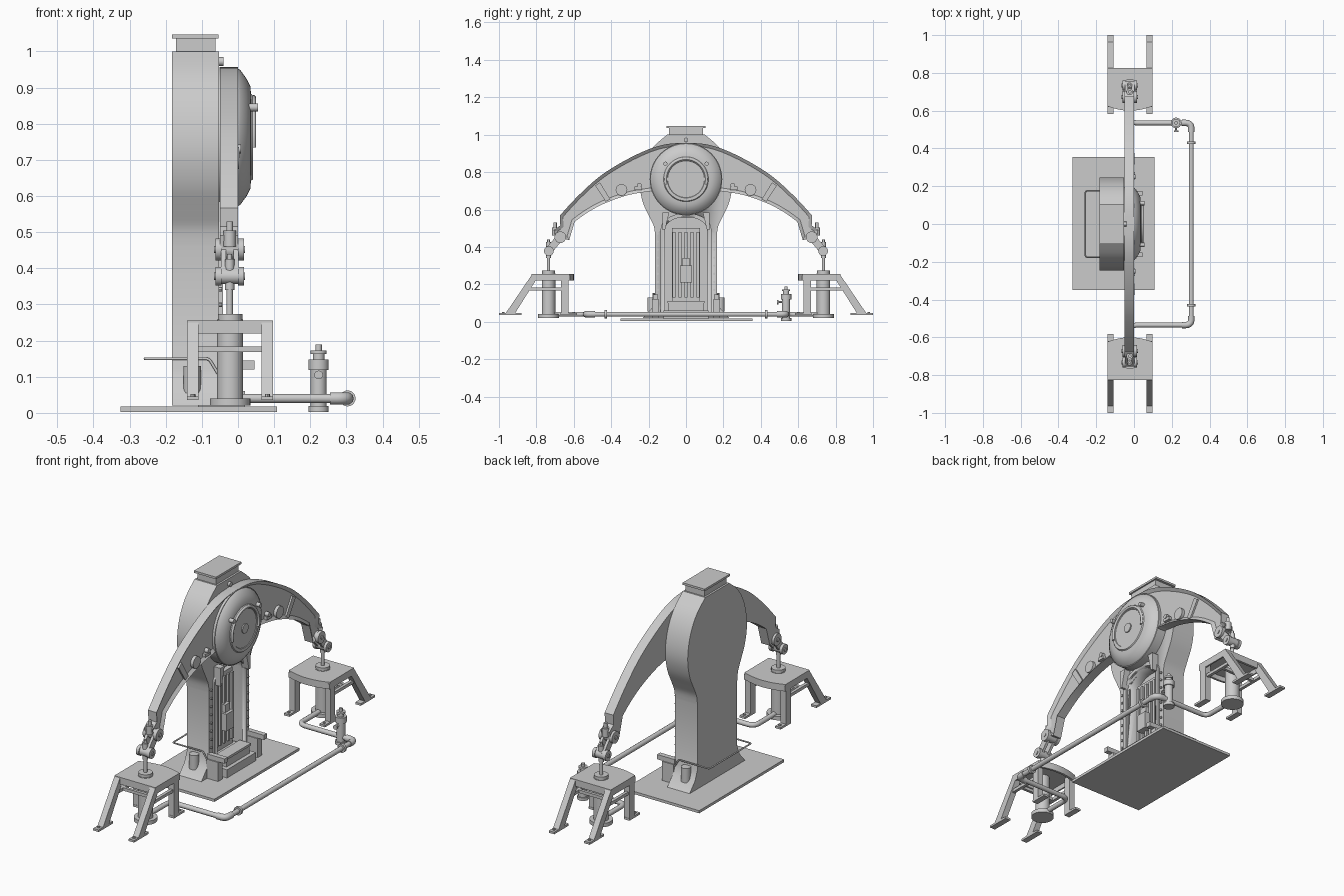
import bpy, bmesh
from math import pi, cos, sin
from mathutils import Vector, Matrix


def finish(name, bm, angle=0.6):
    bmesh.ops.recalc_face_normals(bm, faces=bm.faces)
    me = bpy.data.meshes.new(name)
    bm.to_mesh(me)
    bm.free()
    ob = bpy.data.objects.new(name, me)
    bpy.context.collection.objects.link(ob)
    select(ob)
    bpy.ops.object.shade_smooth_by_angle(angle=angle)
    return ob


def select(ob):
    bpy.ops.object.select_all(action='DESELECT')
    ob.select_set(True)
    bpy.context.view_layer.objects.active = ob


def box(name, x0, x1, y0, y1, z0, z1):
    bm = bmesh.new()
    bmesh.ops.create_cube(bm, size=1)
    for v in bm.verts:
        v.co = Vector(((x0 + x1) / 2 + v.co.x * (x1 - x0),
                       (y0 + y1) / 2 + v.co.y * (y1 - y0),
                       (z0 + z1) / 2 + v.co.z * (z1 - z0)))
    return finish(name, bm)


def lathe(name, origin, axis, profile, seg=32):
    """Spin (distance along axis, radius) points about an axis."""
    rot = Vector(axis).to_track_quat('Z', 'Y').to_matrix()
    bm = bmesh.new()
    rings = [[bm.verts.new(Vector(origin) + rot @ Vector(
        (r * cos(2 * pi * i / seg), r * sin(2 * pi * i / seg), h)))
        for i in range(seg)] for h, r in profile]
    for a, b in zip(rings, rings[1:]):
        for i in range(seg):
            j = (i + 1) % seg
            bm.faces.new((a[i], a[j], b[j], b[i]))
    bm.faces.new(rings[0])
    bm.faces.new(rings[-1])
    return finish(name, bm)


def cyl(name, a, b, r, seg=24):
    d = Vector(b) - Vector(a)
    return lathe(name, a, d, [(0, r), (d.length, r)], seg)


def prism(name, pts, lo, hi, axis='x', rim=0, depth=0):
    """Extrude a (y,z) outline along x, or an (x,y) outline along z."""
    place = (lambda p, t: (t, p[0], p[1])) if axis == 'x' else (lambda p, t: (p[0], p[1], t))
    bm = bmesh.new()
    lower = [bm.verts.new(place(p, lo)) for p in pts]
    upper = [bm.verts.new(place(p, hi)) for p in pts]
    bm.faces.new(lower)
    top = bm.faces.new(upper)
    for i in range(len(pts)):
        j = (i + 1) % len(pts)
        bm.faces.new((lower[i], lower[j], upper[j], upper[i]))
    bmesh.ops.recalc_face_normals(bm, faces=bm.faces)
    if rim:
        bmesh.ops.inset_region(bm, faces=[top], thickness=rim, depth=-depth, use_even_offset=True)
    return finish(name, bm)


def spline(pts, n=4):
    out = []
    for i in range(len(pts) - 1):
        p = [Vector(pts[max(0, min(len(pts) - 1, i + k))]) for k in (-1, 0, 1, 2)]
        for s in range(n):
            t = s / n
            out.append(0.5 * (2 * p[1] + (p[2] - p[0]) * t + (2 * p[0] - 5 * p[1] + 4 * p[2] - p[3]) * t * t
                              + (3 * p[1] - p[0] - 3 * p[2] + p[3]) * t ** 3))
    return out + [Vector(pts[-1])]


def tube(name, pts, r, bend=0.0):
    """Round tube along a path with rounded corners."""
    pts = [Vector(p) for p in pts]
    path = [pts[0]]
    for a, b, c in zip(pts, pts[1:], pts[2:]):
        if bend:
            s, e = b + (a - b).normalized() * bend, b + (c - b).normalized() * bend
            path += [s * (1 - t) ** 2 + b * 2 * t * (1 - t) + e * t * t for t in [k / 8 for k in range(9)]]
        else:
            path.append(b)
    path.append(pts[-1])
    cu = bpy.data.curves.new(name, 'CURVE')
    cu.dimensions = '3D'
    cu.bevel_depth, cu.bevel_resolution, cu.use_fill_caps = r, 3, True
    sp = cu.splines.new('POLY')
    sp.points.add(len(path) - 1)
    for q, p in zip(sp.points, path):
        q.co = (*p, 1)
    ob = bpy.data.objects.new(name, cu)
    bpy.context.collection.objects.link(ob)
    select(ob)
    bpy.ops.object.convert(target='MESH')
    bpy.ops.object.shade_smooth_by_angle(angle=0.8)
    return ob


def both(pts):
    return list(pts) + [(-p[0], p[1]) for p in reversed(list(pts))]


def arch(w, z0, z1):
    return both([(w, z0)] + [(w * cos(a), z1 - w * 0.6 + w * 0.6 * sin(a)) for a in [k * pi / 14 for k in range(7)]])


# Floor plate and column with flared foot
box("base_plate", -0.325, 0.108, -0.35, 0.355, 0.003, 0.017)
side = spline([(0.10, 1.0), (0.17, 0.94), (0.215, 0.87), (0.24, 0.79), (0.245, 0.71),
               (0.228, 0.63), (0.195, 0.56), (0.172, 0.51), (0.165, 0.46)])
column = prism("column", both(side + [(0.165, 0.12), (0.185, 0.07), (0.23, 0.02)]), -0.182, -0.052)
frame = prism("niche_frame", arch(0.135, 0.03, 0.58), -0.07, -0.042)
cutter = prism("niche_cutter", arch(0.112, 0.06, 0.56), -0.12, 0.0)
for ob in (column, frame):
    m = ob.modifiers.new("niche", 'BOOLEAN')
    m.operation, m.solver, m.object = 'DIFFERENCE', 'EXACT', cutter
    select(ob)
    bpy.ops.object.modifier_apply(modifier="niche")
bpy.data.objects.remove(cutter)

# Column cap
box("cap_neck", -0.172, -0.062, -0.092, 0.092, 0.99, 1.036)
box("cap_plate", -0.182, -0.054, -0.105, 0.105, 1.035, 1.046)
cyl("cap_bolt", (-0.06, 0, 0.972), (-0.04, 0, 0.972), 0.012)

# Door, slats, control box and step in the niche
box("niche_door", -0.125, -0.085, -0.075, 0.075, 0.1, 0.5)
for k in range(5):
    y = -0.064 + 0.032 * k
    box("door_slat", -0.087, -0.074, y - 0.007, y + 0.007, 0.13, 0.48)
box("control_box", -0.09, -0.045, -0.032, 0.032, 0.21, 0.3)
box("control_box_top", -0.09, -0.06, -0.02, 0.02, 0.3, 0.34)
box("step", -0.11, 0.02, -0.12, 0.12, 0.017, 0.06)
box("step_tread", -0.11, 0.0, -0.095, 0.095, 0.06, 0.1)
box("step_bar", -0.06, 0.005, -0.1, 0.1, 0.1, 0.112)

# Hub, cover disc and ring
cyl("hub", (-0.052, 0, 0.762), (0.0, 0, 0.762), 0.194, 64)
lathe("cover_disc", (0, 0, 0.762), (1, 0, 0),
      [(0, 0.19), (0.006, 0.187), (0.024, 0.162), (0.034, 0.142), (0.036, 0.12),
       (0.041, 0.116), (0.041, 0.1), (0.038, 0.098), (0.038, 0.001)], 64)
tube("cover_ring", [(0.043, 0.11 * cos(a), 0.762 + 0.11 * sin(a))
                    for a in [-0.25 + k * (pi + 0.5) / 32 for k in range(33)]], 0.007)
cyl("cover_boss", (0.035, 0, 0.762), (0.044, 0, 0.762), 0.025)

upper = spline([(0, 0.957), (0.1, 0.95), (0.2, 0.922), (0.33, 0.86), (0.46, 0.778), (0.58, 0.67), (0.675, 0.567)])
lower = spline([(0.595, 0.535), (0.52, 0.588), (0.43, 0.635), (0.31, 0.677), (0.19, 0.698)])
tip = [(0.672, 0.515), (0.705, 0.49), (0.7, 0.455), (0.665, 0.45), (0.625, 0.435)]
for s in (1, -1):
    # Arm with recessed web, ribs and bosses
    def P(x, y, z):
        return (x, s * y, z)
    def sbox(name, x0, x1, y0, y1, z0, z1):
        return box(name, x0, x1, *sorted((s * y0, s * y1)), z0, z1)
    prism("arm", [(s * p[0], p[1]) for p in upper + tip + lower + [(0, 0.62)]], -0.05, 0.0, rim=0.017, depth=0.013)
    prism("arm_rib", [(s * y, z) for y, z in ((0.405, 0.655), (0.43, 0.643), (0.485, 0.728), (0.46, 0.745))], -0.03, -0.004)
    cyl("arm_boss", P(-0.03, 0.345, 0.705), P(0.003, 0.345, 0.705), 0.031)
    sbox("arm_clamp", -0.03, 0.004, 0.235, 0.275, 0.705, 0.722)
    cyl("arm_clamp_pin", P(-0.03, 0.25, 0.73), P(0.008, 0.25, 0.73), 0.012, 16)
    cyl("cover_knob", P(0.015, 0.11, 0.845), P(0.056, 0.11, 0.845), 0.011, 16)
    # Knuckle joint and push rod
    for n, y, z, r in (("upper", 0.672, 0.452, 0.031), ("lower", 0.733, 0.378, 0.026)):
        cyl(n + "_knuckle", P(-0.045, y, z), P(0.0, y, z), r * 0.85)
        for x in (-0.062, 0.0):
            cyl(n + "_knuckle_disc", P(x, y, z), P(x + 0.016, y, z), r)
        cyl(n + "_knuckle_pin", P(-0.066, y, z), P(0.02, y, z), 0.01, 12)
    for x in (-0.047, -0.012):
        prism("knuckle_link", [(s * y, z) for y, z in ((0.657, 0.44), (0.687, 0.465), (0.75, 0.392), (0.72, 0.366))], x, x + 0.014)
    lathe("arm_end_screw", P(-0.023, 0.7, 0.46), (0, 0, 1), [(0, 0.017), (0.045, 0.017), (0.045, 0.009), (0.07, 0.009)], 16)
    lathe("rod_clevis", P(-0.023, 0.735, 0.34), (0, 0, 1), [(0, 0.013), (0.05, 0.013), (0.085, 0.013), (0.085, 0.007), (0.1, 0.007)], 16)
    cyl("push_rod", P(-0.023, 0.735, 0.26), P(-0.023, 0.735, 0.36), 0.009, 16)
    # Pump cylinder
    lathe("pump_cylinder", P(-0.022, 0.735, 0.02), (0, 0, 1),
          [(0, 0.056), (0.02, 0.056), (0.02, 0.036), (0.238, 0.036), (0.238, 0.034), (0.253, 0.034)])
    # Stand: rounded table, skirt, legs, braces and feet
    arc = [(-0.022 + 0.119 * k / 6, s * (0.6 + 0.024 * (k / 6) ** 2)) for k in range(-6, 7)]
    prism("stand_table", arc + [(0.097, s * 0.825), (-0.141, s * 0.825)], 0.246, 0.256, axis='z')
    prism("stand_apron", arc + [(x, y + s * 0.012) for x, y in reversed(arc)], 0.22, 0.248, axis='z')
    sbox("stand_back_rail", -0.141, 0.097, 0.812, 0.825, 0.22, 0.248)
    for x0, x1 in ((-0.141, -0.109), (0.065, 0.097)):
        e = x0 if x0 < -0.12 else x1 - 0.008
        sbox("stand_side_rail", e, e + 0.008, 0.62, 0.82, 0.22, 0.248)
        prism("outer_leg", [(s * y, z) for y, z in ((0.785, 0.25), (0.825, 0.25), (0.965, 0.044), (0.915, 0.044))], x0, x1)
        sbox("inner_leg", x0, x1, 0.628, 0.668, 0.044, 0.25)
        sbox("outer_foot", x0, x1, 0.88, 1.0, 0.035, 0.046)
        sbox("inner_foot", x0, x1, 0.583, 0.67, 0.035, 0.046)
        sbox("leg_brace", x0 + 0.008, x1 - 0.008, 0.65, 0.865, 0.168, 0.184)
        for y in (0.978, 0.6):
            cyl("foot_bolt", P((x0 + x1) / 2, y, 0.04), P((x0 + x1) / 2, y, 0.052), 0.007, 8)
    sbox("cross_brace", -0.13, 0.086, 0.77, 0.785, 0.168, 0.184)
    # Column foot cylinder, side box, gusset and flange bolts
    cyl("foot_cylinder", P(-0.127, 0.182, 0.055), P(-0.127, 0.182, 0.13), 0.024)
    sbox("side_box", -0.055, 0.012, 0.145, 0.182, 0.02, 0.12)
    sbox("side_box_lid", -0.055, 0.045, 0.15, 0.176, 0.12, 0.145)
    prism("gusset", [(s * y, z) for y, z in ((0.09, 0.585), (0.125, 0.585), (0.125, 0.49), (0.112, 0.49))], -0.055, -0.015)
    for k in range(8):
        cyl("flange_bolt", P(-0.054, 0.151, 0.17 + 0.043 * k), P(-0.044, 0.151, 0.17 + 0.043 * k), 0.006, 8)
    # Pipe flanges
    cyl("pipe_flange", P(0.303, 0.423, 0.04), P(0.303, 0.437, 0.04), 0.022)
    tube("pipe_elbow", [P(0.255, 0.535, 0.04), P(0.303, 0.535, 0.04), P(0.303, 0.487, 0.04)], 0.017, 0.03)

# Pipe loop joining both cylinders
tube("pipe", [(-0.022, -0.735, 0.04), (-0.022, -0.535, 0.04), (0.303, -0.535, 0.04),
              (0.303, 0.535, 0.04), (-0.022, 0.535, 0.04), (-0.022, 0.735, 0.04)], 0.013, 0.04)

# Valve
lathe("valve", (0.223, 0.535, 0.003), (0, 0, 1),
      [(0, 0.028), (0.016, 0.028), (0.016, 0.022), (0.115, 0.022), (0.115, 0.028), (0.145, 0.028),
       (0.145, 0.016), (0.16, 0.016), (0.16, 0.022), (0.17, 0.022), (0.17, 0.009), (0.186, 0.009)])
cyl("valve_stem", (0.223, 0.535, 0.105), (0.223, 0.487, 0.105), 0.005, 12)
cyl("valve_knob", (0.223, 0.495, 0.105), (0.223, 0.487, 0.105), 0.012, 16)

# Pedal bar wrapping behind the column
tube("pedal_bar", [(-0.055, -0.175, 0.108), (-0.08, -0.175, 0.15), (-0.257, -0.175, 0.15),
                   (-0.257, 0.175, 0.15), (-0.08, 0.175, 0.15), (-0.055, 0.175, 0.108)], 0.004, 0.01)
